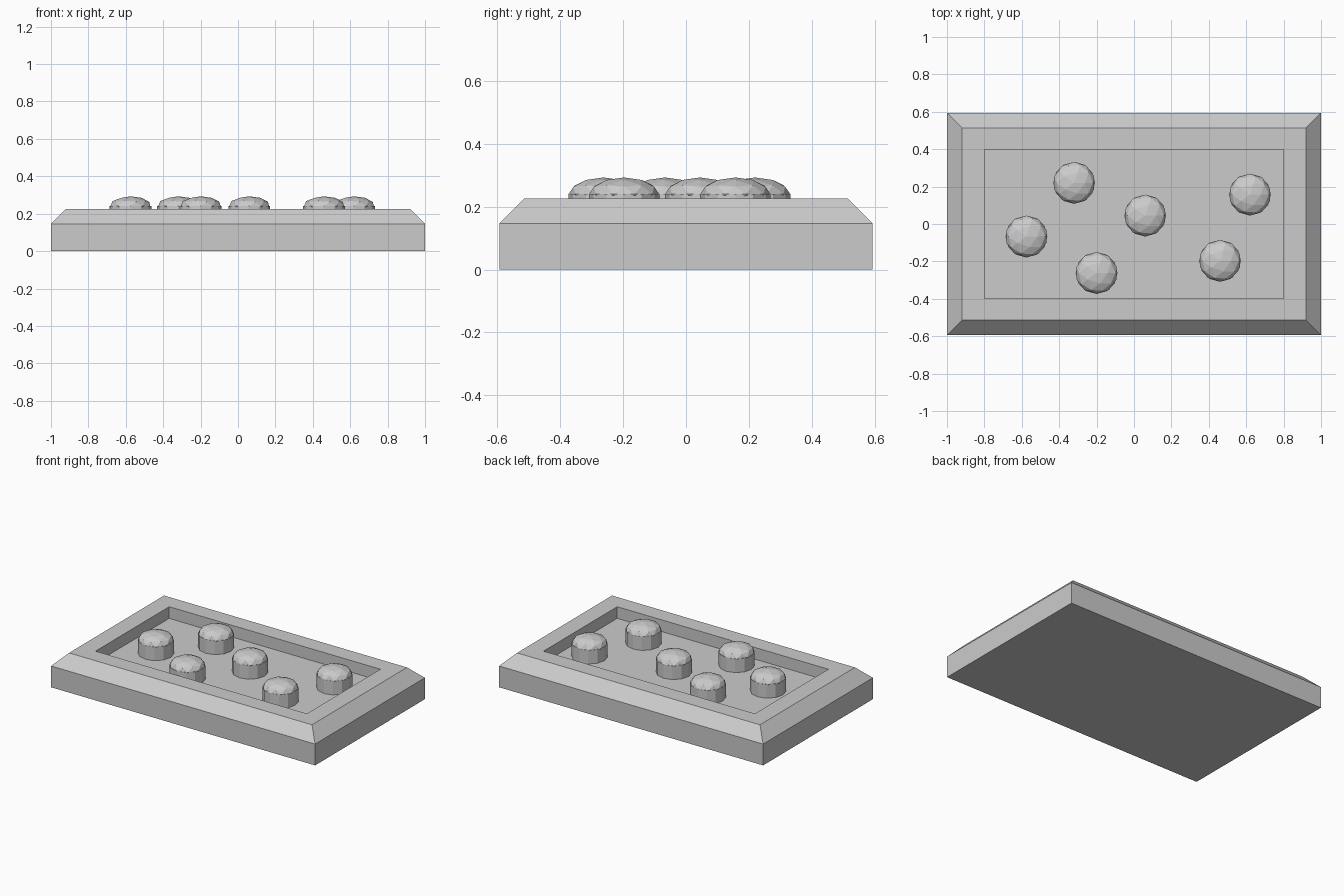
import bpy, bmesh
from mathutils import Matrix

if "Cube" in bpy.data.objects:
    bpy.data.objects.remove(bpy.data.objects["Cube"])


def make_object(name, bm):
    bmesh.ops.recalc_face_normals(bm, faces=bm.faces)
    mesh = bpy.data.meshes.new(name)
    bm.to_mesh(mesh)
    bm.free()
    ob = bpy.data.objects.new(name, mesh)
    bpy.context.collection.objects.link(ob)
    return ob


# Tray: stacked rectangles (half x, half y, z) for base, chamfer, rim and recess
bm = bmesh.new()
levels = [(1.0, 0.594, 0.0), (1.0, 0.594, 0.146), (0.92, 0.514, 0.226),
          (0.8, 0.398, 0.226), (0.8, 0.398, 0.146)]
rings = [[bm.verts.new((sx * x, sy * y, z))
          for sx, sy in ((-1, -1), (1, -1), (1, 1), (-1, 1))]
         for x, y, z in levels]
for low, high in zip(rings, rings[1:]):
    for i in range(4):
        j = (i + 1) % 4
        bm.faces.new((low[i], low[j], high[j], high[i]))
bm.faces.new(rings[0][::-1])
bm.faces.new(rings[-1])
make_object("tray", bm)

# Studs: twelve-sided drums with low faceted domes
FLOOR, RIM, TOP, RADIUS = 0.146, 0.24, 0.293, 0.112
spots = [(-0.32, 0.22), (0.62, 0.157), (0.06, 0.045),
         (-0.575, -0.067), (-0.2, -0.262), (0.46, -0.197)]
for n, (x, y) in enumerate(spots, 1):
    bm = bmesh.new()
    bmesh.ops.create_cone(bm, cap_ends=True, segments=12, radius1=RADIUS,
                          radius2=RADIUS, depth=RIM - FLOOR,
                          matrix=Matrix.Translation((x, y, (RIM + FLOOR) / 2)))
    make_object(f"stud_drum_{n}", bm)

    bm = bmesh.new()
    bmesh.ops.create_icosphere(
        bm, subdivisions=2, radius=RADIUS,
        matrix=Matrix.Translation((x, y, RIM))
        @ Matrix.Diagonal((1, 1, (TOP - RIM) / RADIUS, 1)))
    make_object(f"stud_dome_{n}", bm)
